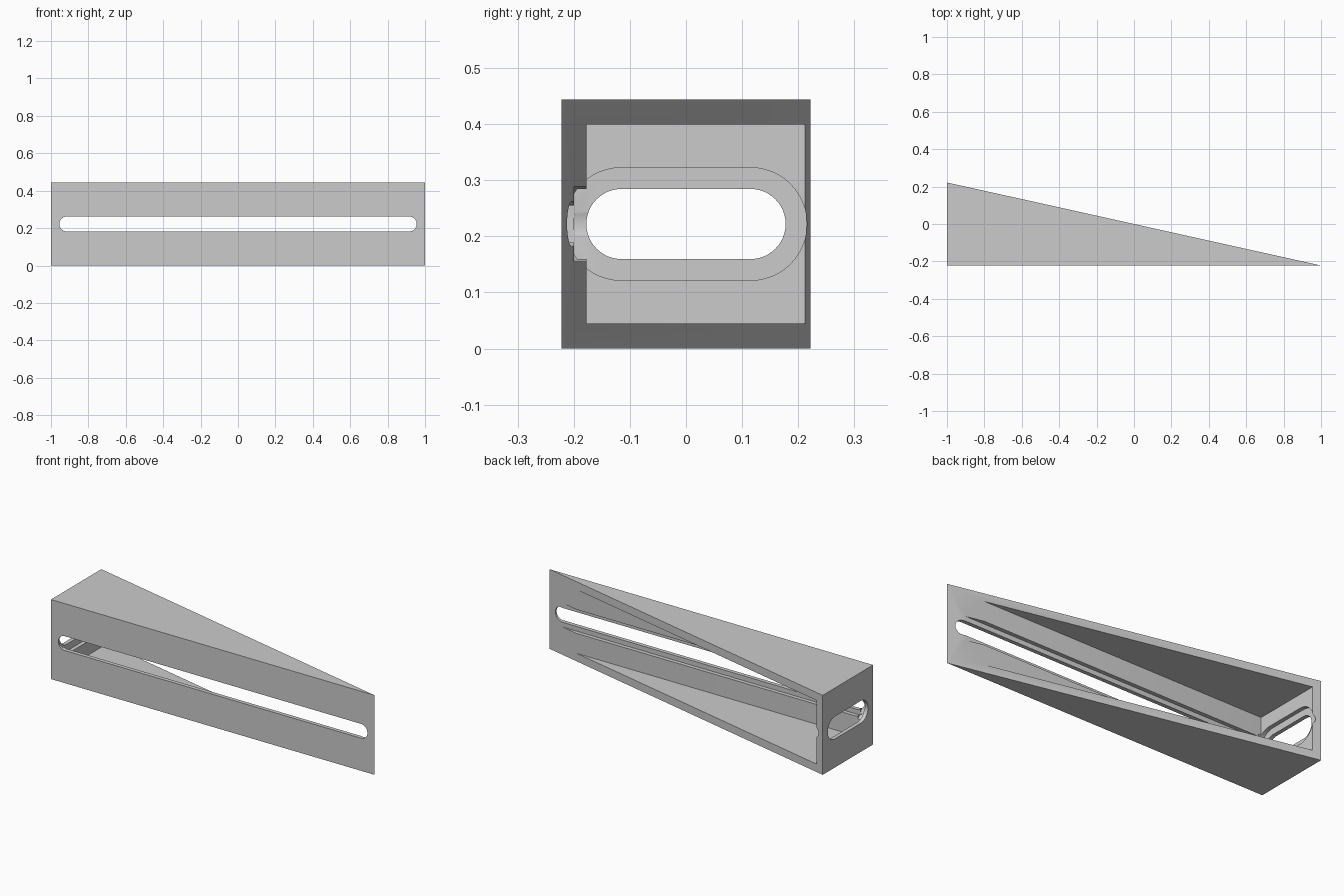
import bpy, bmesh, math
from mathutils import Vector

if "Cube" in bpy.data.objects:
    bpy.data.objects.remove(bpy.data.objects["Cube"], do_unlink=True)

HALF_W = 0.222           # half depth, also the mid height
HEIGHT = 2 * HALF_W
WALL = 0.0444
MID = HALF_W

grey = bpy.data.materials.new("light_grey")
grey.use_nodes = True
grey.diffuse_color = (0.6, 0.6, 0.6, 1)
grey.node_tree.nodes["Principled BSDF"].inputs["Base Color"].default_value = (0.6, 0.6, 0.6, 1)


def prism(name, outline, direction):
    """Extrude a closed outline of 3D points along a direction."""
    bm = bmesh.new()
    base = bm.faces.new([bm.verts.new(p) for p in outline])
    result = bmesh.ops.extrude_face_region(bm, geom=[base])
    moved = [v for v in result["geom"] if isinstance(v, bmesh.types.BMVert)]
    bmesh.ops.translate(bm, verts=moved, vec=Vector(direction))
    bmesh.ops.recalc_face_normals(bm, faces=bm.faces)
    mesh = bpy.data.meshes.new(name)
    bm.to_mesh(mesh)
    bm.free()
    mesh.materials.append(grey)
    obj = bpy.data.objects.new(name, mesh)
    bpy.context.collection.objects.link(obj)
    return obj


def slot_outline(half_span, radius, steps=24):
    """Rounded slot as (along, up) pairs; half_span reaches the arc centres."""
    points = []
    for side in (1, -1):
        for i in range(steps + 1):
            a = math.pi * i / steps - math.pi / 2
            points.append((side * (half_span + radius * math.cos(a)),
                           MID + side * radius * math.sin(a)))
    return points


def front_slot(name, half_span, radius, start, depth):
    return prism(name, [(u, start, z) for u, z in slot_outline(half_span, radius)], (0, depth, 0))


def end_slot(name, half_span, radius, start, depth):
    return prism(name, [(start, u, z) for u, z in slot_outline(half_span, radius)], (depth, 0, 0))


# Solid wedge
bracket = prism("wedge_bracket",
                [(-1, -HALF_W, 0), (1, -HALF_W, 0), (-1, HALF_W, 0)], (0, 0, HEIGHT))

# Inner pocket, open along the sloping side
x0, y0 = -1 + WALL, -HALF_W + WALL
pocket = prism("pocket_cutter",
               [(x0, y0, WALL), (1.2, y0, WALL), (1.2, 0.5, WALL), (x0, 0.5, WALL)],
               (0, 0, HEIGHT - 2 * WALL))

# Through slots, each with a wider recess on the inner face
cutters = [
    pocket,
    front_slot("front_recess_cutter", 0.915, 0.0665, -HALF_W + WALL / 2, 0.04),
    end_slot("end_recess_cutter", 0.115, 0.1005, -1 + WALL / 2, 0.04),
    front_slot("front_slot_cutter", 0.915, 0.04, -0.3, 0.14),
    end_slot("end_slot_cutter", 0.115, 0.0625, -1.1, 0.16),
]

bpy.context.view_layer.objects.active = bracket
for cutter in cutters:
    cutter.hide_render = True
    cut = bracket.modifiers.new(cutter.name, "BOOLEAN")
    cut.operation = "DIFFERENCE"
    cut.solver = "EXACT"
    cut.object = cutter
    bpy.ops.object.modifier_apply(modifier=cut.name)
    bpy.data.objects.remove(cutter, do_unlink=True)

# Smooth slot ends, sharp edges elsewhere
bpy.ops.object.select_all(action="DESELECT")
bracket.select_set(True)
bpy.ops.object.shade_smooth_by_angle(angle=math.radians(30))
